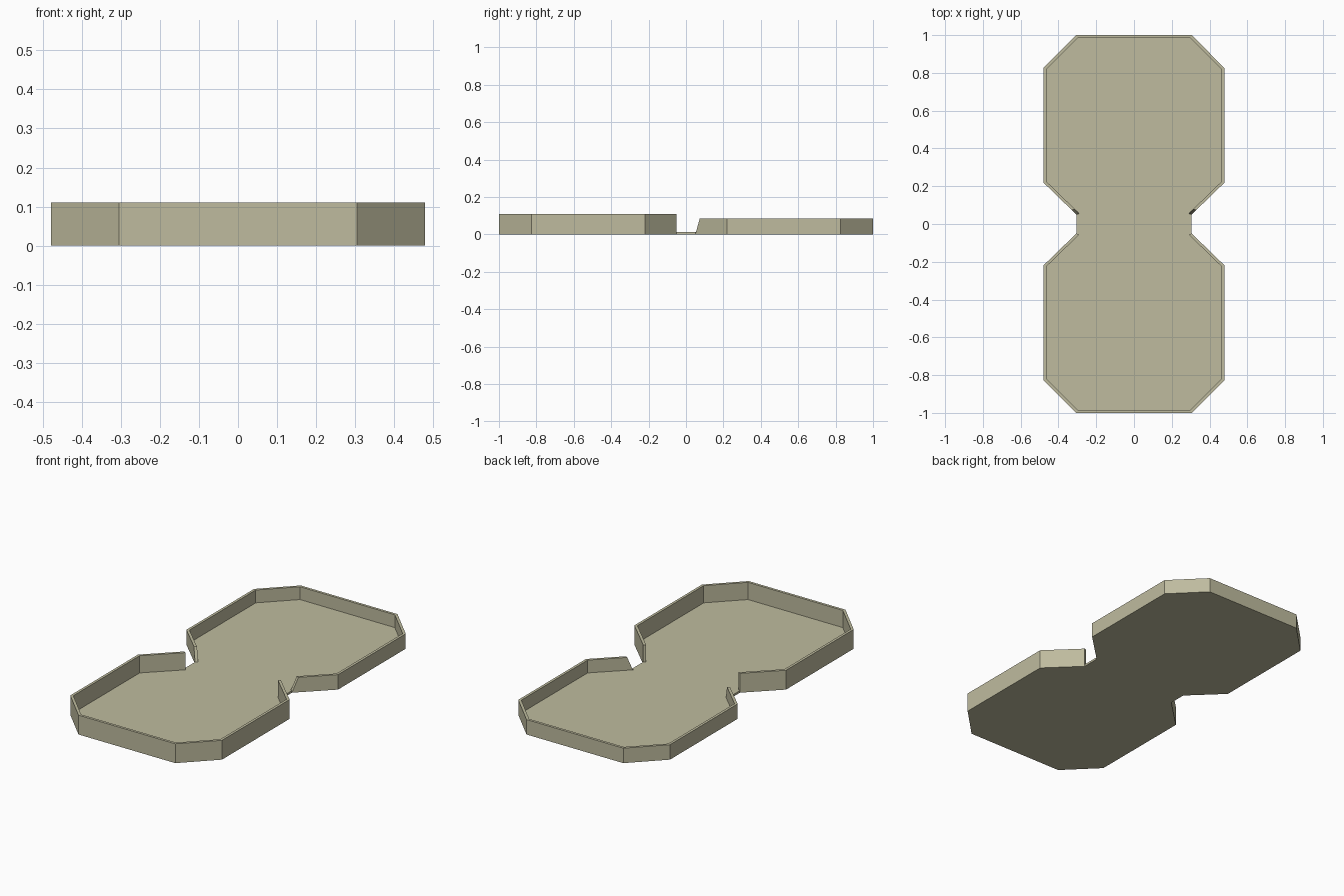
import bpy, bmesh
from mathutils import Vector

if "Cube" in bpy.data.objects:
    bpy.data.objects.remove(bpy.data.objects["Cube"], do_unlink=True)

WALL, FLOOR = 0.015, 0.012

mat = bpy.data.materials.new("pale olive")
colour = (0.52, 0.50, 0.345, 1)
mat.use_nodes = True
mat.diffuse_color = colour
mat.node_tree.nodes["Principled BSDF"].inputs["Base Color"].default_value = colour

# Outline of the hinged tray, counter-clockwise, mirrored across x
right = [Vector(p) for p in ((0.305, -1), (0.478, -0.827), (0.478, -0.218), (0.305, -0.05),
                             (0.305, 0.05), (0.478, 0.218), (0.478, 0.827), (0.305, 1))]
outer = right + [Vector((-p.x, p.y)) for p in reversed(right)]


def inset(points, d):
    """Mitred inward offset of a closed counter-clockwise outline."""
    result = []
    for i, p in enumerate(points):
        a = (p - points[i - 1]).normalized()
        b = (points[(i + 1) % len(points)] - p).normalized()
        na, nb = Vector((-a.y, a.x)), Vector((-b.y, b.x))
        result.append(p + (na + nb) * d / (1 + na.dot(nb)))
    return result


inner = inset(outer, WALL)


def finish(name, bm):
    bmesh.ops.recalc_face_normals(bm, faces=bm.faces)
    mesh = bpy.data.meshes.new(name)
    bm.to_mesh(mesh)
    bm.free()
    mesh.materials.append(mat)
    bpy.context.collection.objects.link(bpy.data.objects.new(name, mesh))


def wall(name, indices, height, slant=0.0):
    """Upright strip between both outlines; slant trims the top of its ends."""
    bm = bmesh.new()
    sections = []
    for k, i in enumerate(indices):
        corners = []
        for line, top in ((outer, 0), (outer, 1), (inner, 1), (inner, 0)):
            p = line[i]
            if top and slant and k in (0, len(indices) - 1):
                p = p.lerp(line[indices[1 if k == 0 else -2]], slant)
            corners.append(bm.verts.new((p.x, p.y, height * top)))
        sections.append(corners)
    for a, b in zip(sections, sections[1:]):
        for j in range(4):
            n = (j + 1) % 4
            bm.faces.new((a[j], a[n], b[n], b[j]))
    bm.faces.new(sections[0])
    bm.faces.new(sections[-1])
    finish(name, bm)


# Floor plate running through both halves
bm = bmesh.new()
loops = [[bm.verts.new((p.x, p.y, z)) for p in inner] for z in (0, FLOOR)]
for loop in loops:
    bm.faces.new(loop)
for i in range(len(inner)):
    bm.faces.new((loops[0][i - 1], loops[0][i], loops[1][i], loops[1][i - 1]))
finish("tray_floor", bm)

# Tall front rim, lower back rim with slanted ends, thin hinge edges
wall("front_wall", [12, 13, 14, 15, 0, 1, 2, 3], 0.11)
wall("back_wall", list(range(4, 12)), 0.085, slant=0.14)
wall("left_hinge_edge", [3, 4], FLOOR)
wall("right_hinge_edge", [11, 12], FLOOR)
